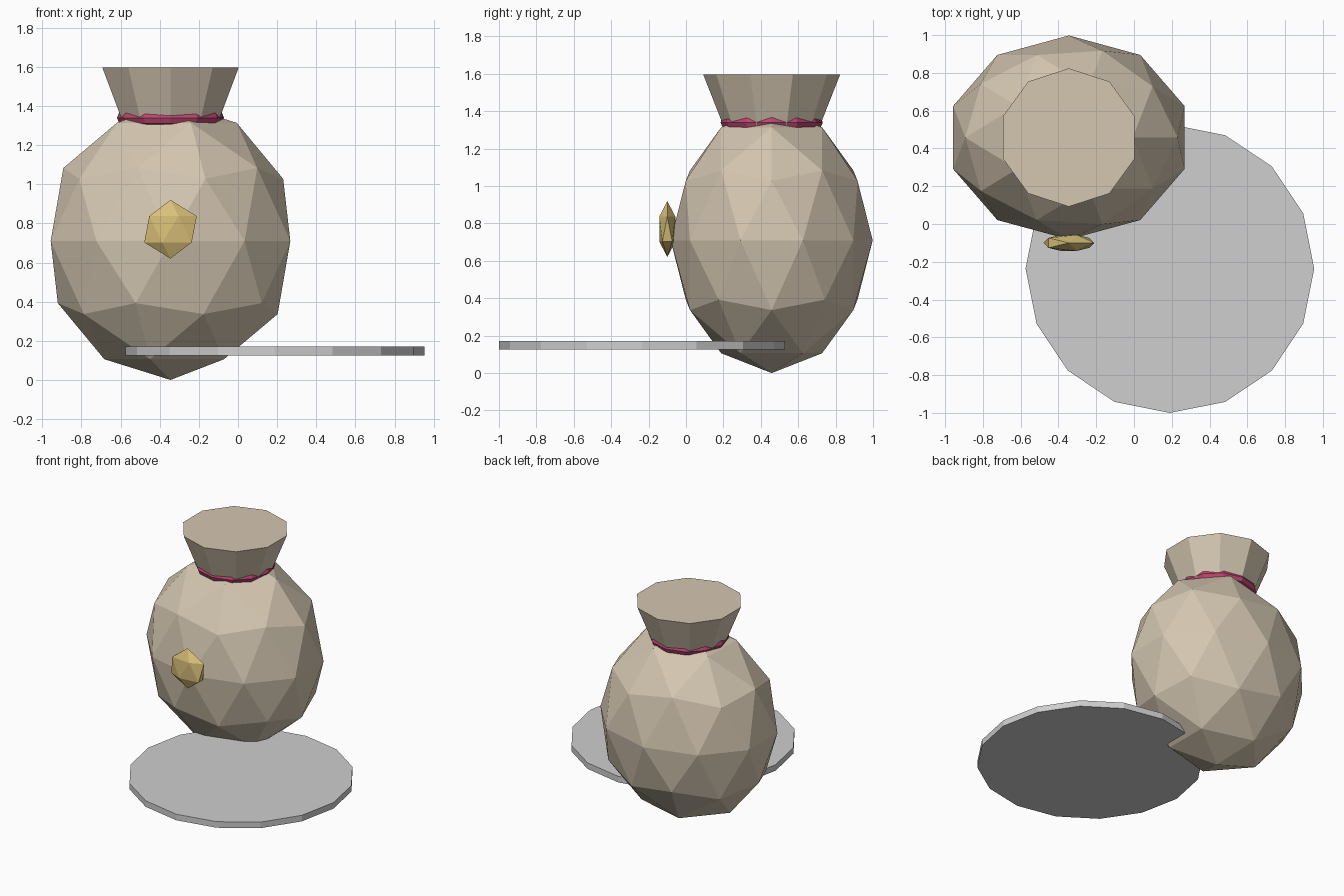
import bpy
from math import radians

if "Cube" in bpy.data.objects:
    bpy.data.objects.remove(bpy.data.objects["Cube"], do_unlink=True)


def material(name, rgb):
    mat = bpy.data.materials.new(name)
    mat.use_nodes = True
    colour = (*rgb, 1.0)
    mat.diffuse_color = colour
    bsdf = next(n for n in mat.node_tree.nodes if n.type == "BSDF_PRINCIPLED")
    bsdf.inputs["Base Color"].default_value = colour
    return mat


def finish(name, mat, scale=(1, 1, 1), turn=0):
    """Name, size and colour the newly added primitive."""
    obj = bpy.context.object
    obj.name = name
    obj.scale = scale
    obj.rotation_euler.z = radians(turn)
    obj.data.materials.append(mat)
    bpy.ops.object.transform_apply(location=False, rotation=True, scale=True)
    bpy.ops.object.shade_flat()
    return obj


burlap = material("burlap tan", (0.66, 0.57, 0.44))
crimson = material("crimson cord", (0.50, 0.06, 0.16))
gold = material("gold", (0.70, 0.53, 0.19))
stone = material("light grey", (0.62, 0.62, 0.62))

SACK_X, SACK_Y = -0.345, 0.458
mesh = bpy.ops.mesh

# Faceted sack body
mesh.primitive_ico_sphere_add(subdivisions=2, radius=1, location=(SACK_X, SACK_Y, 0.71))
finish("sack_body", burlap, (0.644, 0.54, 0.71))

# Flared, closed neck, running down into the body
mesh.primitive_cone_add(vertices=10, radius1=0.224, radius2=0.366, depth=0.36,
                        location=(SACK_X, SACK_Y, 1.416))
finish("sack_neck", burlap)

# Cord tied around the neck
mesh.primitive_torus_add(major_segments=12, minor_segments=8, major_radius=0.2335,
                         minor_radius=0.04, location=(SACK_X, SACK_Y, 1.34))
finish("neck_cord", crimson)

# Gold nugget on the front
mesh.primitive_ico_sphere_add(subdivisions=1, radius=1, location=(SACK_X, -0.1, 0.77))
finish("gold_nugget", gold, (0.15, 0.05, 0.15))

# Thin round plate
mesh.primitive_cylinder_add(vertices=16, radius=0.764, depth=0.045,
                            location=(0.19, -0.236, 0.148))
finish("round_plate", stone)
